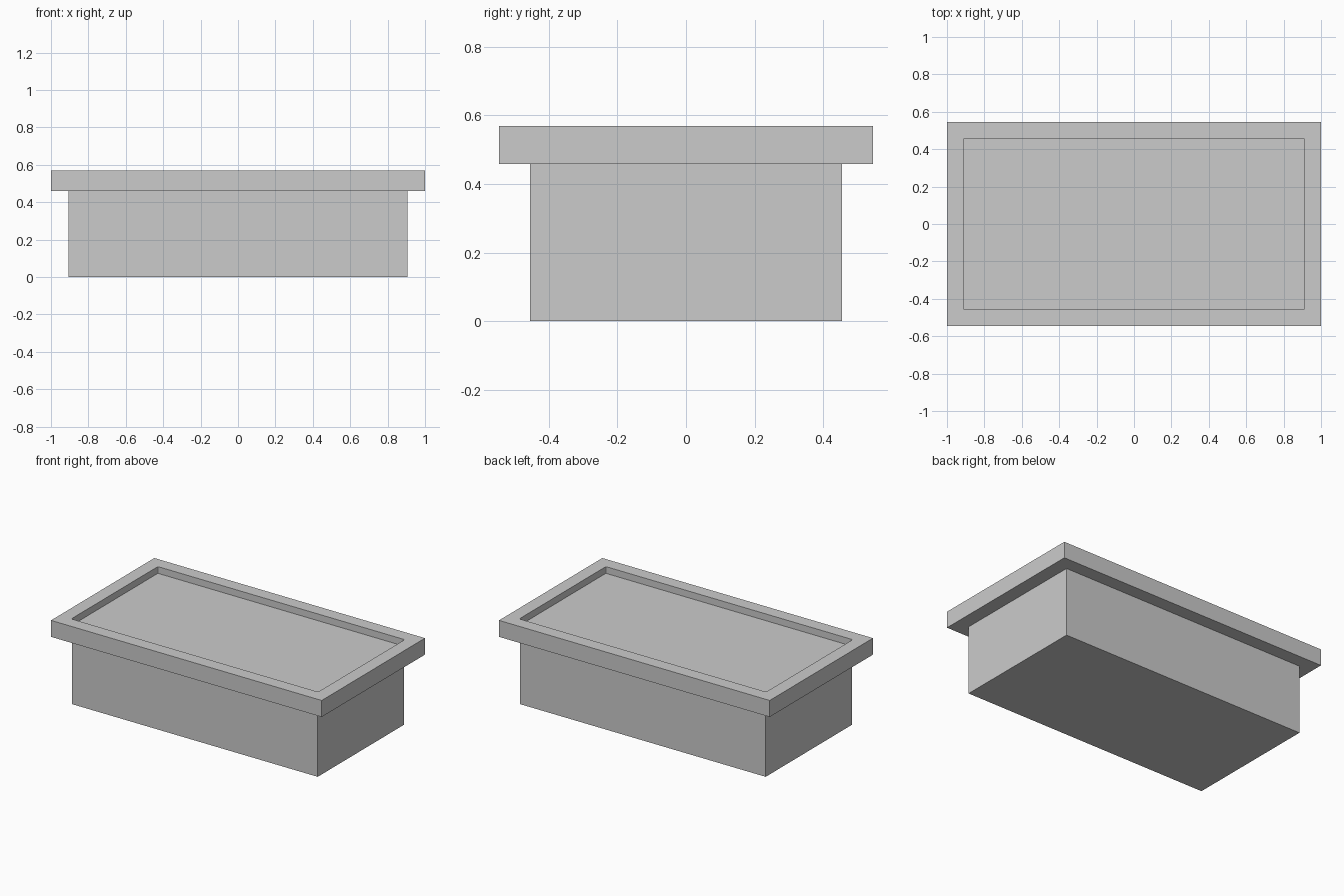
import bpy, bmesh
from mathutils import Matrix

if "Cube" in bpy.data.objects:
    bpy.data.objects.remove(bpy.data.objects["Cube"])


def box(name, sx, sy, z0, z1, shape=None):
    """Box centred on x and y between two heights, optionally reshaped."""
    bm = bmesh.new()
    m = Matrix.Translation((0, 0, (z0 + z1) / 2)) @ Matrix.Diagonal((sx, sy, z1 - z0, 1))
    bmesh.ops.create_cube(bm, size=1, matrix=m)
    if shape:
        shape(bm)
    bm.normal_update()
    mesh = bpy.data.meshes.new(name)
    bm.to_mesh(mesh)
    bm.free()
    obj = bpy.data.objects.new(name, mesh)
    bpy.context.collection.objects.link(obj)
    return obj


def recess(bm):
    """Sink a shallow panel into the top, leaving a border all round."""
    bm.normal_update()
    top = max(bm.faces, key=lambda f: f.calc_center_median().z)
    bmesh.ops.inset_region(bm, faces=[top], thickness=0.088, use_even_offset=True)
    walls = bmesh.ops.extrude_discrete_faces  # keeps the sunk panel as one face
    floor = bmesh.ops.extrude_face_region(bm, geom=[top])["geom"]
    verts = [v for v in floor if isinstance(v, bmesh.types.BMVert)]
    bmesh.ops.translate(bm, verts=verts, vec=(0, 0, -0.045))
    if top.is_valid:
        bm.faces.remove(top)
    # Slightly soften the inner corners
    corners = [e for v in verts for e in v.link_edges
               if abs(e.verts[0].co.z - e.verts[1].co.z) > 0.01]
    bmesh.ops.bevel(bm, geom=corners, offset=0.008, segments=2,
                    profile=0.5, affect='EDGES')


# Trough body
box("planter_body", 1.815, 0.91, 0, 0.459)
# Overhanging rim with the sunken fill surface
box("planter_rim", 2.0, 1.09, 0.459, 0.569, recess)
